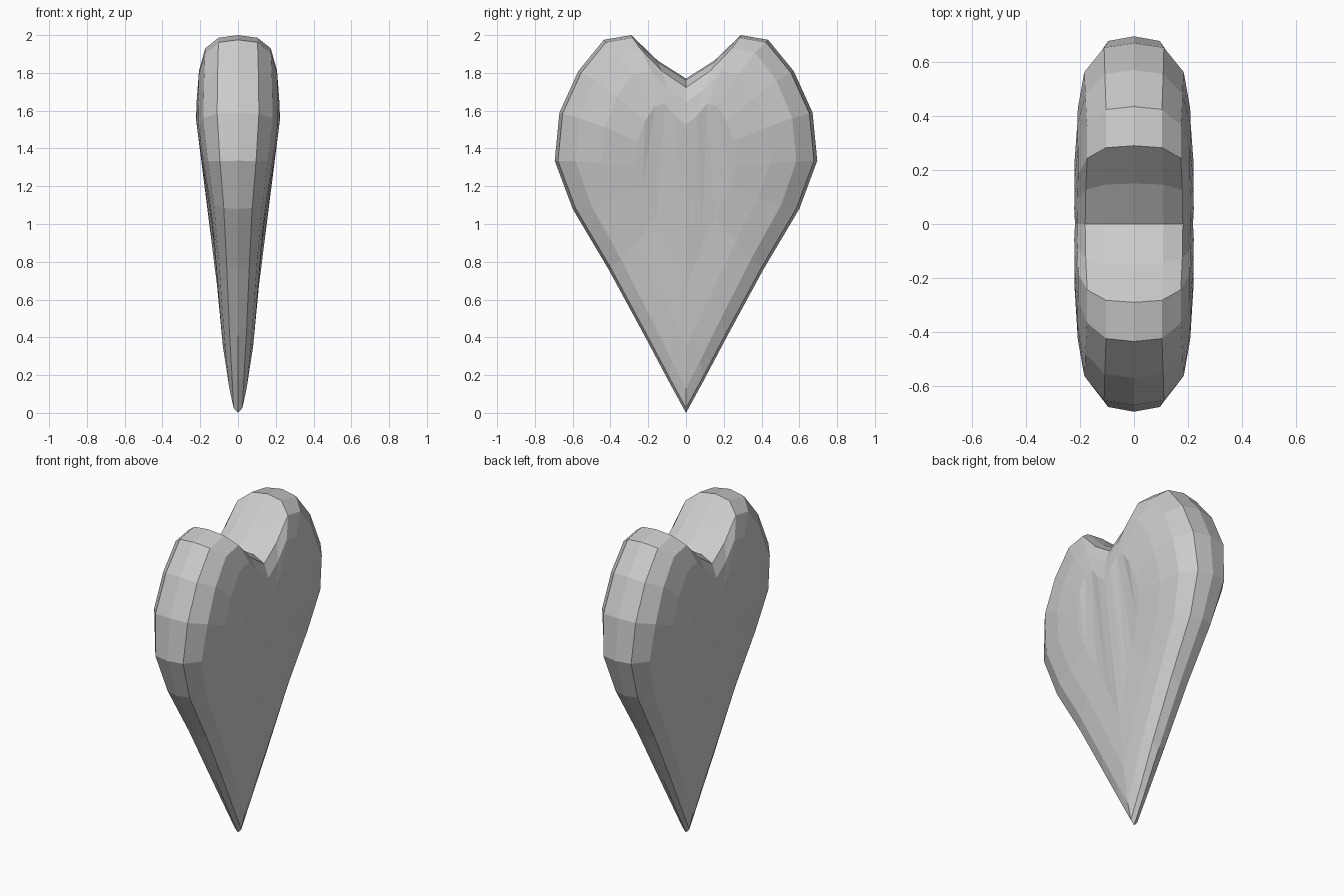
import bpy, bmesh

if "Cube" in bpy.data.objects:
    bpy.data.objects.remove(bpy.data.objects["Cube"])

# Half outline of the heart as (y, z), cleft to tip
HALF = [(0, 1.77), (.15, 1.865), (.29, 2), (.435, 1.975), (.57, 1.81), (.67, 1.59),
        (.695, 1.335), (.6, 1.08), (.41, .76), (.22, .41), (.09, .165), (0, 0)]
OUTLINE = HALF + [(-y, z) for y, z in HALF[-2:0:-1]]
# Half thickness of the body as (z, x)
THICK = [(0, .045), (.13, .055), (.365, .085), (1.02, .14), (1.37, .197),
         (1.55, .222), (1.8, .216), (2, .205)]
# Rings from the rim to the cheek: share of thickness, y scale, z scale
RINGS = [(.5, .975, .98), (.83, .84, .9), (.96, .64, .73), (1, .38, .48)]
MID = 1.3


def thickness(z):
    for (z0, a), (z1, b) in zip(THICK, THICK[1:]):
        if z <= z1:
            return a + (b - a) * (z - z0) / (z1 - z0)
    return THICK[-1][1]


def add_ring(bm, side, share, sy, sz):
    ring = []
    for y, z in OUTLINE:
        h = MID + (z - MID) * sz
        ring.append(bm.verts.new((side * share * thickness(h), y * sy, h)))
    return ring


bm = bmesh.new()
middle = add_ring(bm, 0, 0, 1, 1)
for side in (-1, 1):
    last = middle
    for spec in RINGS:
        ring = add_ring(bm, side, *spec)
        for i in range(len(ring)):
            j = (i + 1) % len(ring)
            bm.faces.new((last[i], last[j], ring[j], ring[i]))
        last = ring
    # Close the cheek
    cap = bm.faces.new(last)
    bmesh.ops.triangulate(bm, faces=[cap])
bmesh.ops.recalc_face_normals(bm, faces=bm.faces)

mesh = bpy.data.meshes.new("heart")
bm.to_mesh(mesh)
bm.free()
heart = bpy.data.objects.new("heart", mesh)
bpy.context.collection.objects.link(heart)

# Plain light grey
COLOUR = (.6, .6, .6, 1)
grey = bpy.data.materials.new("light grey")
grey.use_nodes = True
grey.diffuse_color = COLOUR
grey.node_tree.nodes["Principled BSDF"].inputs["Base Color"].default_value = COLOUR
mesh.materials.append(grey)
